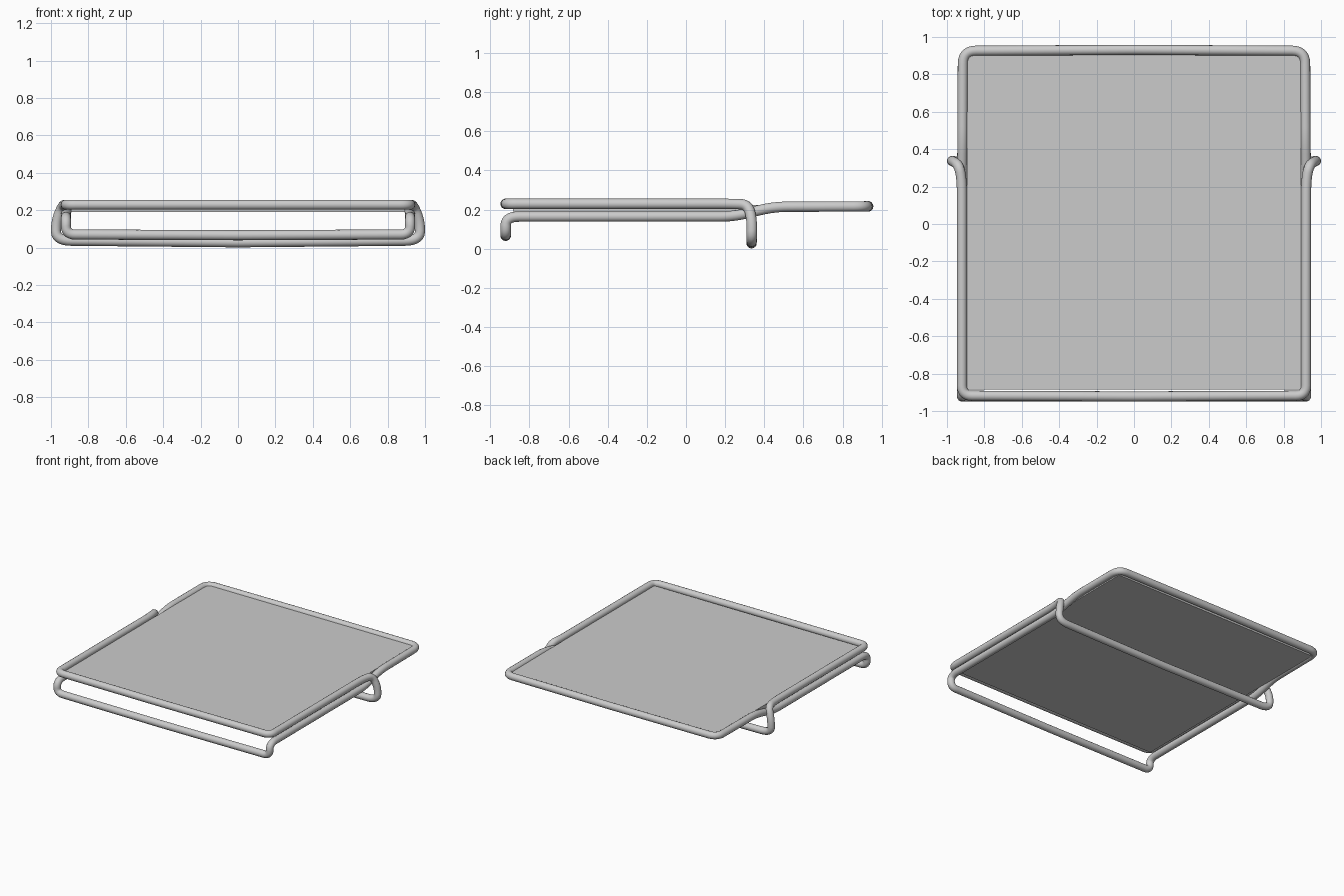
import bpy
from mathutils import Vector

if "Cube" in bpy.data.objects:
    bpy.data.objects.remove(bpy.data.objects["Cube"])

R = 0.027  # tube radius


def fillet(points, steps=7):
    """Closed path; each entry is (x, y, z, corner radius)."""
    out, n = [], len(points)
    for i in range(n):
        p = Vector(points[i][:3])
        a = Vector(points[i - 1][:3]) - p
        b = Vector(points[(i + 1) % n][:3]) - p
        r = points[i][3]
        if r == 0:
            out.append(p)
            continue
        s = p + a.normalized() * min(r, a.length * 0.48)
        e = p + b.normalized() * min(r, b.length * 0.48)
        for k in range(steps + 1):
            t = k / steps
            # blend of a quadratic corner, close to a round bend
            out.append(s * (1 - t) ** 2 + p * 2 * t * (1 - t) + e * t * t)
    return out


def tube_loop(name, half, mid_start, mid_end):
    """Bent tube mirrored across x, with slightly bowed cross bars."""
    mirrored = [(-x, y, z, r) for x, y, z, r in reversed(half)]
    pts = fillet([mid_start] + half + [mid_end] + mirrored)
    cu = bpy.data.curves.new(name, 'CURVE')
    cu.dimensions = '3D'
    cu.bevel_depth = R
    cu.bevel_resolution = 5
    sp = cu.splines.new('POLY')
    sp.points.add(len(pts) - 1)
    for q, p in zip(sp.points, pts):
        q.co = (*p, 1)
    sp.use_cyclic_u = True
    sp.use_smooth = True
    ob = bpy.data.objects.new(name, cu)
    bpy.context.collection.objects.link(ob)
    bpy.ops.object.select_all(action='DESELECT')
    ob.select_set(True)
    bpy.context.view_layer.objects.active = ob
    bpy.ops.object.convert(target='MESH')
    bpy.ops.object.shade_smooth_by_angle()


# Upper frame: front bar, side rails, flared rear legs, rear foot bar
tube_loop("front_frame_with_rear_foot", [
    (0.92, -0.918, 0.229, 0.055),
    (0.92, 0.235, 0.229, 0.08),
    (0.938, 0.318, 0.226, 0.08),
    (0.973, 0.338, 0.14, 0.05),
    (0.973, 0.335, 0.037, 0.085),
], (0, -0.922, 0.229, 0), (0, 0.335, 0.028, 0))

# Lower frame: back bar, cranked side rails, short front legs, front foot bar
tube_loop("back_frame_with_front_foot", [
    (0.915, 0.926, 0.216, 0.07),
    (0.917, 0.45, 0.214, 0.07),
    (0.92, 0.24, 0.164, 0.07),
    (0.92, -0.922, 0.164, 0.07),
    (0.92, -0.922, 0.07, 0.05),
], (0, 0.931, 0.216, 0), (0, -0.922, 0.066, 0))

# Flat panel spanning the frame
bpy.ops.mesh.primitive_cube_add(size=1, location=(0, 0.0075, 0.207))
panel = bpy.context.object
panel.name = "seat_panel"
panel.scale = (1.786, 1.785, 0.034)
bpy.ops.object.transform_apply(location=False, rotation=False, scale=True)
